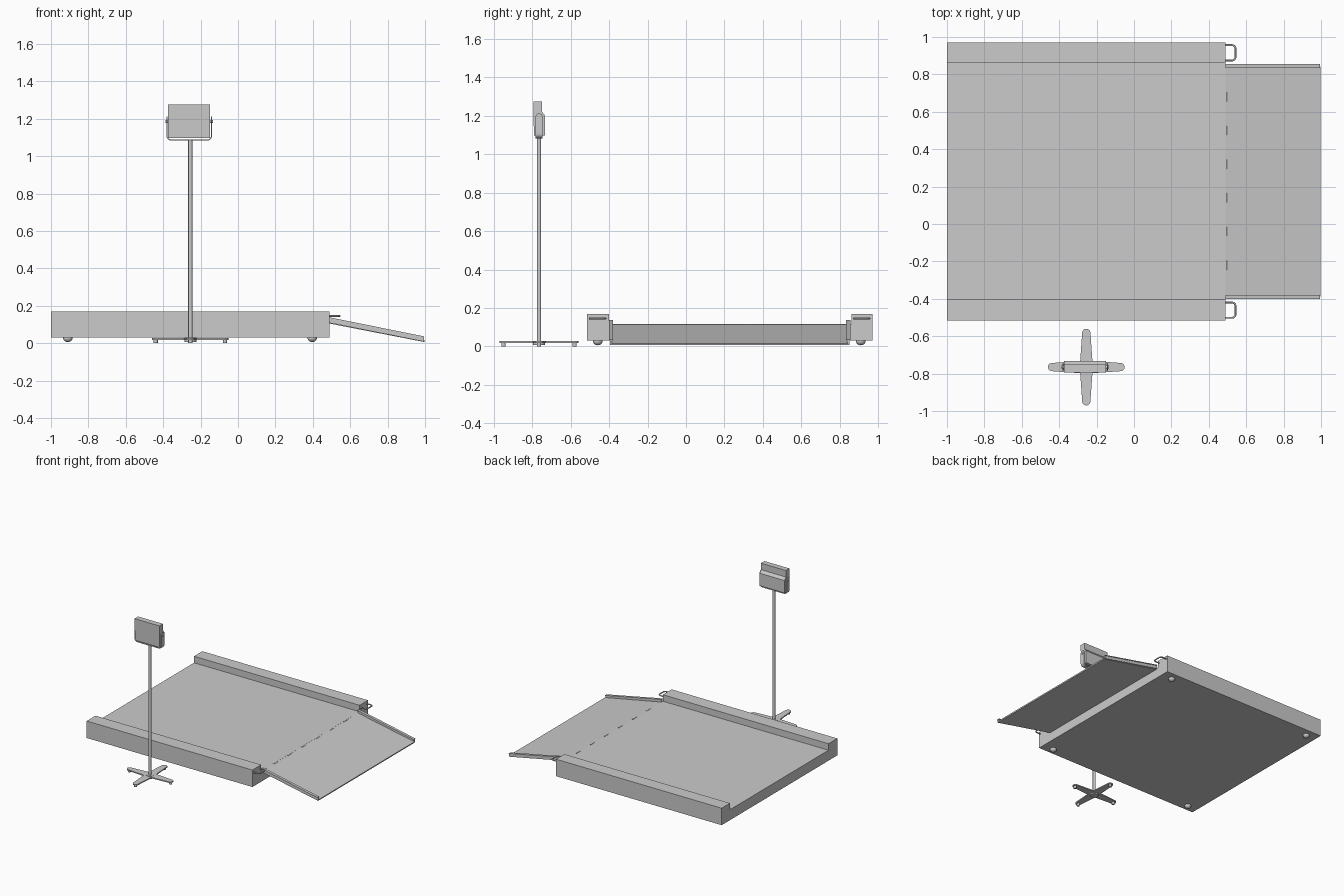
import bpy, bmesh, math
from mathutils import Vector

if "Cube" in bpy.data.objects:
    bpy.data.objects.remove(bpy.data.objects["Cube"])


def prism(name, pts, origin, u, v, w, depth):
    """Extrude a 2D outline, drawn on axes u and v, along w."""
    o, u, v, w = (Vector(a) for a in (origin, u, v, w))
    bm = bmesh.new()
    face = bm.faces.new([bm.verts.new(o + u * a + v * b) for a, b in pts])
    ext = bmesh.ops.extrude_face_region(bm, geom=[face])
    verts = [g for g in ext["geom"] if isinstance(g, bmesh.types.BMVert)]
    bmesh.ops.translate(bm, verts=verts, vec=w * depth)
    bmesh.ops.recalc_face_normals(bm, faces=bm.faces)
    me = bpy.data.meshes.new(name)
    bm.to_mesh(me)
    bm.free()
    ob = bpy.data.objects.new(name, me)
    bpy.context.collection.objects.link(ob)
    return ob


def smooth(ob):
    bpy.ops.object.select_all(action='DESELECT')
    ob.select_set(True)
    bpy.context.view_layer.objects.active = ob
    bpy.ops.object.shade_smooth_by_angle()


def cyl(name, loc, r, h, rot=(0, 0, 0), n=24):
    bpy.ops.mesh.primitive_cylinder_add(vertices=n, radius=r, depth=h, location=loc, rotation=rot)
    ob = bpy.context.object
    ob.name = name
    smooth(ob)
    return ob


def arc(cx, cy, r, a0, a1, n=8):
    return [(cx + r * math.cos(math.radians(a0 + (a1 - a0) * i / n)),
             cy + r * math.sin(math.radians(a0 + (a1 - a0) * i / n))) for i in range(n + 1)]


X, Y, Z = (1, 0, 0), (0, 1, 0), (0, 0, 1)
MID = 0.2275  # centre line of the platform in y

# Platform: channel profile with raised side rails
prism("platform", [(-0.515, 0.03), (0.97, 0.03), (0.97, 0.168), (0.863, 0.168), (0.863, 0.115),
                   (-0.402, 0.115), (-0.402, 0.168), (-0.515, 0.168)],
      (-1, 0, 0), Y, Z, X, 1.49)

# Platform feet: low domes
for x in (-0.91, 0.397):
    for y in (-0.46, 0.91):
        bpy.ops.mesh.primitive_uv_sphere_add(segments=24, ring_count=12, radius=0.025,
                                             location=(x, y, 0.027))
        foot = bpy.context.object
        foot.name = "platform_foot"
        foot.scale.z = 0.86
        smooth(foot)

# Ramp: sloping plate with a thin lip on each side
prism("ramp", [(0.487, 0.115), (0.998, 0.016), (0.996, 0.006), (0.487, 0.105)],
      (0, MID - 0.615, 0), X, Z, Y, 1.23)
for s in (-1, 1):
    prism("ramp_lip", [(0.49, 0.138), (0.995, 0.036), (0.995, 0.008), (0.49, 0.108)],
          (0, MID + s * 0.612, 0), X, Z, (0, s, 0), 0.012)
    # Folded top edge of the lip
    prism("ramp_lip_fold", [(0.49, 0.138), (0.995, 0.036), (0.995, 0.031), (0.49, 0.133)],
          (0, MID + s * 0.607, 0), X, Z, (0, s, 0), 0.022)

# Hinge knuckles between platform and ramp
for i in range(6):
    cyl("ramp_hinge", (0.491, -0.22 + i * 0.18, 0.111), 0.006, 0.05, (math.pi / 2, 0, 0), 12)

# Carry handles on the rail ends
for yc in (MID - 0.688, MID + 0.688):
    path = ([(0.48, yc - 0.041)] + arc(0.523, yc - 0.021, 0.02, -90, 0)
            + arc(0.523, yc + 0.021, 0.02, 0, 90) + [(0.48, yc + 0.041)])
    cu = bpy.data.curves.new("carry_handle", 'CURVE')
    cu.dimensions = '3D'
    cu.bevel_depth = 0.005
    cu.bevel_resolution = 2
    sp = cu.splines.new('POLY')
    sp.points.add(len(path) - 1)
    for p, (x, y) in zip(sp.points, path):
        p.co = (x, y, 0.145, 1)
    bpy.context.collection.objects.link(bpy.data.objects.new("carry_handle", cu))

# Stand base: four tapered arms with round ends and small feet
CX, CY = -0.255, -0.765
for k in range(4):
    a = math.radians(90 * k)
    u, v = (math.cos(a), math.sin(a), 0), (-math.sin(a), math.cos(a), 0)
    outline = [(0, -0.035)] + arc(0.183, 0, 0.022, -80, 80) + [(0, 0.035)]
    prism("stand_arm", outline, (CX, CY, 0.018), u, v, Z, 0.009)
    cyl("stand_foot", (CX + 0.185 * u[0], CY + 0.185 * u[1], 0.01), 0.011, 0.02)
cyl("stand_hub", (CX, CY, 0.018), 0.032, 0.022)

# Stand pole
cyl("stand_pole", (CX, CY, 0.555), 0.011, 1.07)

# Display bracket: U strap with rounded corners and rounded arm tips
hw, r, t, zb, zt = 0.122, 0.025, 0.006, 1.083, 1.195
strap = ([(-hw, zt)] + arc(-hw + r, zb + r, r, 180, 270) + arc(hw - r, zb + r, r, 270, 360)
         + [(hw, zt), (hw - t, zt)] + arc(hw - r, zb + r, r - t, 360, 270)
         + arc(-hw + r, zb + r, r - t, 270, 180) + [(-hw + t, zt)])
prism("display_bracket", strap, (CX - 0.006, CY - 0.018, 0), X, Z, Y, 0.036)
for x in (CX - 0.006 - hw, CX - 0.006 + hw - t):
    prism("bracket_tip", arc(CY, zt, 0.018, 0, 180, 12), (x, 0, 0), Y, Z, X, t)
    cyl("bracket_knob", (x + t / 2, CY, zt - 0.01), 0.008, 0.016, (0, math.pi / 2, 0))

# Display housing: slim box with a thicker lower back
prism("display", [(-0.792, 1.098), (-0.733, 1.098), (-0.733, 1.2), (-0.75, 1.222),
                  (-0.75, 1.275), (-0.795, 1.275)],
      (CX - 0.118, 0, 0), Y, Z, X, 0.224)
